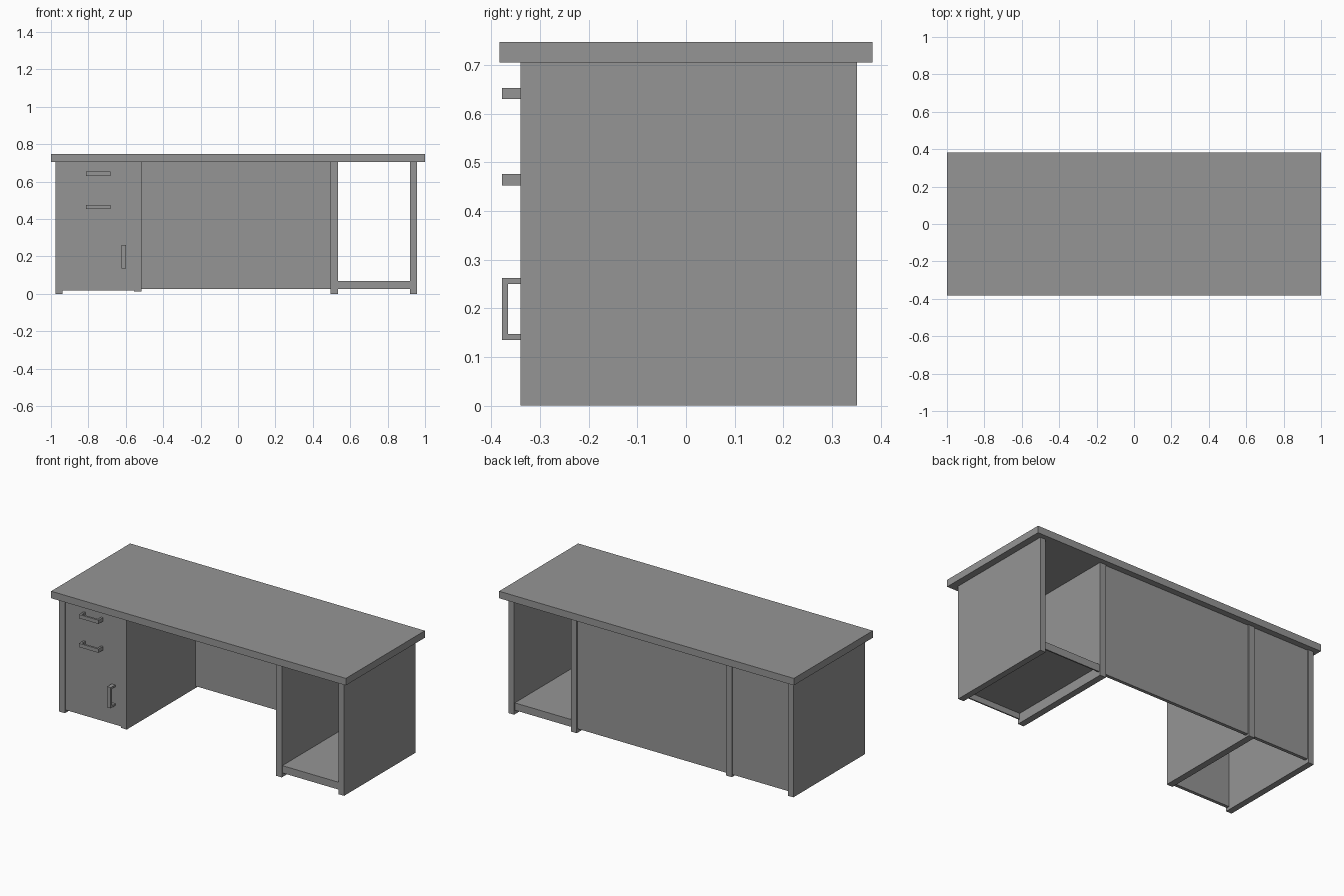
import bpy

cube = bpy.data.objects.get("Cube")
if cube:
    bpy.data.objects.remove(cube, do_unlink=True)

grey = bpy.data.materials.new("desk_grey")
grey.use_nodes = True
COLOUR = (0.3, 0.3, 0.3, 1)
grey.diffuse_color = COLOUR
grey.node_tree.nodes["Principled BSDF"].inputs["Base Color"].default_value = COLOUR


def box(name, x, y, z):
    """Flat-faced box given by its (low, high) extents on each axis."""
    spans = (x, y, z)
    bpy.ops.mesh.primitive_cube_add(size=1, location=[(a + b) / 2 for a, b in spans])
    ob = bpy.context.object
    ob.name = name
    ob.scale = [b - a for a, b in spans]
    bpy.ops.object.transform_apply(location=False, rotation=False, scale=True)
    ob.data.materials.append(grey)
    return ob


def join(name, parts):
    bpy.ops.object.select_all(action='DESELECT')
    for p in parts:
        p.select_set(True)
    bpy.context.view_layer.objects.active = parts[0]
    bpy.ops.object.join()
    parts[0].name = name


FRONT, BACK, UNDER = -0.34, 0.352, 0.705
DOOR = FRONT + 0.006
REAR = BACK - 0.007

# Worktop
box("worktop", (-1, 1), (-0.383, 0.383), (UNDER, 0.748))

# Upright side panels
panels = {"cabinet_outer_panel": (-0.975, -0.937, 0),
          "cabinet_inner_panel": (-0.557, -0.517, 0.012),
          "cubby_inner_panel": (0.495, 0.535, 0),
          "cubby_outer_panel": (0.92, 0.958, 0)}
for name, (x0, x1, foot) in panels.items():
    box(name, (x0, x1), (FRONT, BACK), (foot, UNDER))

# Cabinet front and thin back boards; the cabinet is open underneath
box("cabinet_front", (-0.937, -0.557), (DOOR, DOOR + 0.02), (0.018, UNDER))
box("cabinet_back", (-0.937, -0.557), (REAR - 0.02, REAR), (0.025, UNDER))
box("modesty_panel", (-0.517, 0.495), (REAR - 0.02, REAR), (0.025, UNDER))

# Cubby shelf: a board with a lip at front and back
SHELF = (0.535, 0.92)
box("cubby_shelf", SHELF, (DOOR, REAR), (0.06, 0.07))
box("shelf_front_lip", SHELF, (DOOR, DOOR + 0.008), (0.025, 0.06))
box("shelf_back_lip", SHELF, (REAR - 0.008, REAR), (0.025, 0.06))


# U-shaped pulls: a grip bar on two posts
def pull(name, x, z, vertical=False):
    bar, tip = 0.012, -0.378
    parts = [box(name, x, (tip, tip + bar), z)]
    lo, hi = z if vertical else x
    for span in ((lo, lo + bar), (hi - bar, hi)):
        px, pz = (x, span) if vertical else (span, z)
        parts.append(box(name + "_post", px, (tip + bar, DOOR), pz))
    join(name, parts)


pull("upper_drawer_pull", (-0.814, -0.682), (0.63, 0.653))
pull("lower_drawer_pull", (-0.814, -0.682), (0.453, 0.476))
pull("door_pull", (-0.623, -0.599), (0.135, 0.262), vertical=True)
